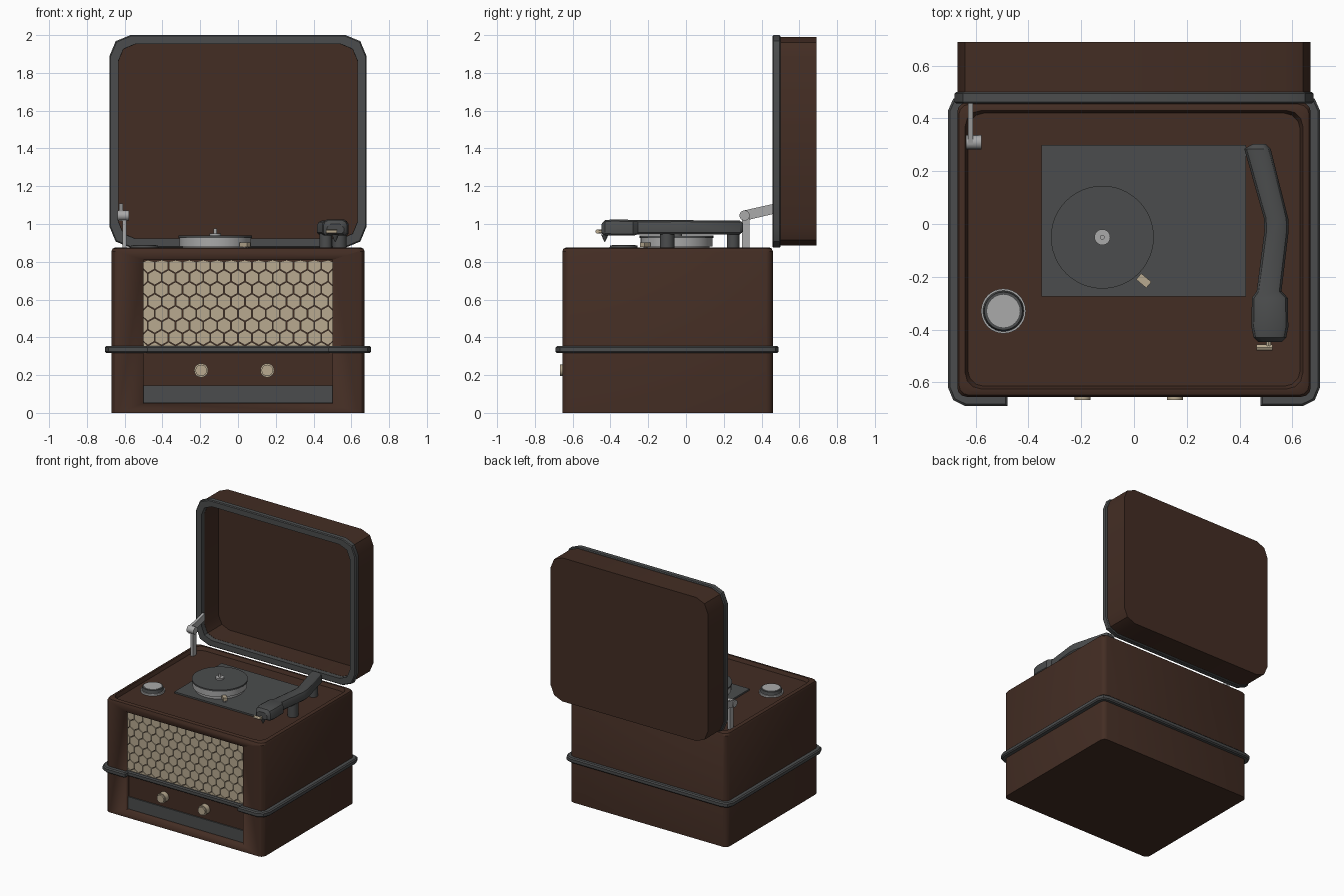
import bpy, bmesh, math
from mathutils import Vector, Matrix

cube = bpy.data.objects.get("Cube")
if cube:
    bpy.data.objects.remove(cube, do_unlink=True)


def material(name, rgb):
    m = bpy.data.materials.new(name)
    m.use_nodes = True
    m.diffuse_color = (*rgb, 1)
    m.node_tree.nodes["Principled BSDF"].inputs["Base Color"].default_value = (*rgb, 1)
    return m


BROWN = material("brown_wood", (0.056, 0.026, 0.017))
DARK = material("dark_grey", (0.07, 0.073, 0.074))
STEEL = material("light_steel", (0.40, 0.40, 0.40))
TAN = material("tan", (0.48, 0.40, 0.28))


def finish(name, bm, mat):
    bmesh.ops.recalc_face_normals(bm, faces=bm.faces)
    mesh = bpy.data.meshes.new(name)
    bm.to_mesh(mesh)
    bm.free()
    ob = bpy.data.objects.new(name, mesh)
    bpy.context.collection.objects.link(ob)
    mesh.materials.append(mat)
    bpy.ops.object.select_all(action='DESELECT')
    ob.select_set(True)
    bpy.context.view_layer.objects.active = ob
    bpy.ops.object.shade_smooth_by_angle(angle=math.radians(30))
    return ob


def loft(name, loops, mat, ring=False):
    """Skin matching loops; cap both ends, or join last to first for a ring."""
    bm = bmesh.new()
    rows = [[bm.verts.new(p) for p in loop] for loop in loops]
    n = len(rows[0])
    pairs = list(zip(rows, rows[1:]))
    if ring:
        pairs.append((rows[-1], rows[0]))
    else:
        bm.faces.new(rows[0])
        bm.faces.new(rows[-1])
    for a, b in pairs:
        for i in range(n):
            j = (i + 1) % n
            bm.faces.new((a[i], a[j], b[j], b[i]))
    return finish(name, bm, mat)


def rounded(u0, u1, v0, v1, inset, r, seg=2):
    """Outline of a rounded rectangle."""
    u0, u1, v0, v1 = u0 + inset, u1 - inset, v0 + inset, v1 - inset
    centres = [(u1 - r, v1 - r), (u0 + r, v1 - r), (u0 + r, v0 + r), (u1 - r, v0 + r)]
    pts = []
    for k, (u, v) in enumerate(centres):
        for s in range(seg + 1):
            a = math.pi / 2 * (k + s / seg)
            pts.append((u + r * math.cos(a), v + r * math.sin(a)))
    return pts


def at_z(pts, z):
    return [(u, v, z) for u, v in pts]


def at_y(pts, y):
    return [(u, y, v) for u, v in pts]


def offset(path, d):
    """Move a counter-clockwise outline inward with mitred corners."""
    out = []
    for i, p in enumerate(path):
        p, a, b = Vector(p), Vector(path[i - 1]), Vector(path[(i + 1) % len(path)])
        e, f = (p - a).normalized(), (b - p).normalized()
        n, m = Vector((-e.y, e.x)), Vector((-f.y, f.x))
        q = p + (n + m) * d / (1 + n.dot(m))
        out.append((q.x, q.y))
    return out


def box(name, lo, hi, mat, turn=0):
    lo, hi = Vector(lo), Vector(hi)
    bm = bmesh.new()
    bmesh.ops.create_cube(bm, size=1)
    bmesh.ops.scale(bm, vec=hi - lo, verts=bm.verts)
    bmesh.ops.rotate(bm, matrix=Matrix.Rotation(turn, 3, 'Z'), verts=bm.verts)
    bmesh.ops.translate(bm, vec=(lo + hi) / 2, verts=bm.verts)
    return finish(name, bm, mat)


def rod(name, start, end, r, mat, r2=None, seg=32):
    start, end = Vector(start), Vector(end)
    bm = bmesh.new()
    bmesh.ops.create_cone(bm, cap_ends=True, segments=seg, radius1=r,
                          radius2=r if r2 is None else r2, depth=(end - start).length)
    rot = Vector((0, 0, 1)).rotation_difference(end - start).to_matrix().to_4x4()
    bm.transform(Matrix.Translation((start + end) / 2) @ rot)
    return finish(name, bm, mat)


# Cabinet with a shallow sunken deck
DECK = 0.848
profile = [(0, 0, 0.035), (0, 0.855, 0.035), (0.006, 0.869, 0.04), (0.018, 0.875, 0.045),
           (0.03, 0.875, 0.06), (0.04, DECK, 0.06)]
body = loft("cabinet", [at_z(rounded(-0.67, 0.67, -0.655, 0.46, d, r, 3), z)
                        for d, z, r in profile], BROWN)

# Sunken front panel
FACE = -0.615
cutter = box("front_recess_cutter", (-0.5, -0.8, 0.05), (0.5, FACE, 0.81), BROWN)
cutter.hide_render = True
cutter.hide_viewport = True
cut = body.modifiers.new("front_recess", 'BOOLEAN')
cut.object = cutter
cut.solver = 'EXACT'

# Honeycomb grille, clipped to its opening
bm = bmesh.new()
W = 0.0735
for row in range(9):
    z = 0.335 + row * W * 0.866
    for col in range(-8, 9):
        x = (col + 0.5 * (row % 2)) * W
        ring = []
        for k in range(6):
            a = math.radians(30 + 60 * k)
            px = x + 0.545 * W * math.cos(a)
            pz = z + 0.545 * W * math.sin(a)
            ring.append((min(0.499, max(-0.499, px)), min(0.809, max(0.335, pz))))
        if max(p[0] for p in ring) - min(p[0] for p in ring) < 0.01:
            continue
        if max(p[1] for p in ring) - min(p[1] for p in ring) < 0.01:
            continue
        f = bm.faces.new([bm.verts.new((px, FACE - 0.018, pz)) for px, pz in ring])
        ext = bmesh.ops.extrude_face_region(bm, geom=[f])
        for v in ext["geom"]:
            if isinstance(v, bmesh.types.BMVert):
                v.co.y = FACE + 0.002
bmesh.ops.remove_doubles(bm, verts=bm.verts, dist=0.0001)
bmesh.ops.dissolve_degenerate(bm, edges=bm.edges, dist=0.0001)
finish("speaker_grille", bm, TAN)

# Lower slot panel and control knobs
box("front_slot", (-0.5, FACE - 0.009, 0.052), (0.5, FACE + 0.003, 0.145), DARK)
for side, x in (("right", -0.195), ("left", 0.155)):
    rod("control_knob_" + side, (x, FACE + 0.005, 0.225), (x, -0.655, 0.225), 0.037, TAN)
    rod("control_knob_cap_" + side, (x, -0.65, 0.225), (x, -0.667, 0.225), 0.03, TAN)

# Trim band that steps into the front recess
half = [(0.48, -0.65), (0.48, -0.69), (0.64, -0.69), (0.685, -0.668), (0.705, -0.62),
        (0.705, 0.43), (0.685, 0.475), (0.64, 0.49)]
path = half + [(-x, y) for x, y in reversed(half)]
section = [(0.045, 0.316), (0.008, 0.316), (0, 0.324), (0, 0.346), (0.008, 0.354), (0.045, 0.354)]
loft("trim_band", [at_z(offset(path, d), z) for d, z in section], DARK, ring=True)

# Open lid: hollow shell and framing rim
LID = (-0.67, 0.67, 0.885, 1.99)
shell = [(0, 0.69, 0.1), (0, 0.495, 0.1), (0.038, 0.495, 0.09), (0.038, 0.668, 0.09)]
loft("lid_shell", [at_y(rounded(*LID, d, r), y) for d, y, r in shell], BROWN)
rim = [(0, 0.463, 0.11), (0, 0.495, 0.11), (0.006, 0.501, 0.106), (0.047, 0.501, 0.09),
       (0.047, 0.457, 0.09), (0.006, 0.457, 0.106)]
loft("lid_rim", [at_y(rounded(-0.68, 0.68, 0.875, 2.0, d, r), y) for d, y, r in rim],
     DARK, ring=True)

# Lid stay
box("stay_post", (-0.612, 0.297, DECK), (-0.59, 0.337, 1.05), STEEL)
rod("stay_pivot", (-0.637, 0.31, 1.045), (-0.578, 0.31, 1.045), 0.027, STEEL, seg=16)
arm = [(0.30, 1.015), (0.47, 1.055), (0.47, 1.108), (0.30, 1.07)]
loft("stay_arm", [[(x, y, z) for y, z in arm] for x in (-0.63, -0.61)], STEEL)

# Deck plate and turntable
box("deck_plate", (-0.35, -0.275, DECK - 0.01), (0.425, 0.30, DECK + 0.012), DARK)
C = (-0.12, -0.05)
for name, z0, z1, r, mat in (("platter_base", 0.85, 0.885, 0.175, STEEL),
                             ("platter", 0.882, 0.926, 0.19, STEEL),
                             ("platter_mat", 0.926, 0.938, 0.195, DARK),
                             ("spindle_cap", 0.936, 0.95, 0.03, STEEL),
                             ("spindle", 0.945, 0.975, 0.009, STEEL)):
    rod(name, (*C, z0), (*C, z1), r, mat, seg=48)

# Speed lever beside the platter
box("speed_lever", (0.012, -0.23, 0.878), (0.062, -0.2, 0.903), TAN, turn=-0.7)
rod("speed_lever_stem", (0.037, -0.215, 0.85), (0.037, -0.215, 0.88), 0.01, STEEL, seg=12)

# Volume dial
D = (-0.495, -0.33)
rod("dial_base", (*D, 0.84), (*D, 0.862), 0.085, STEEL)
rod("dial_ring", (*D, 0.86), (*D, 0.885), 0.078, DARK, 0.072)
rod("dial_face", (*D, 0.88), (*D, 0.888), 0.062, STEEL)

# Tonearm: chamfered cross-sections along its length
stations = [(0.303, 0.475, 0.025, 0.96, 1.005), (0.285, 0.468, 0.05, 0.945, 1.018),
            (0.02, 0.539, 0.046, 0.945, 1.02), (-0.03, 0.54, 0.046, 0.945, 1.02),
            (-0.255, 0.512, 0.047, 0.945, 1.02), (-0.28, 0.515, 0.068, 0.938, 1.022),
            (-0.39, 0.515, 0.07, 0.938, 1.024), (-0.43, 0.515, 0.062, 0.94, 1.02),
            (-0.447, 0.515, 0.045, 0.95, 1.0)]
loops = []
for y, x, w, lo, hi in stations:
    t, b = min(0.025, w / 2), 0.01
    right = [(w - b, lo), (w, lo + b), (w, hi - t), (w - t * 0.35, hi - t * 0.35), (w - t, hi)]
    loops.append([(x + u, y, z) for u, z in right] +
                 [(x - u, y, z) for u, z in reversed(right)])
loft("tonearm", loops, DARK)
rod("tonearm_pivot", (0.465, 0.25, 0.84), (0.465, 0.25, 0.95), 0.033, DARK)
rod("tonearm_rest", (0.537, -0.1, 0.84), (0.537, -0.1, 0.95), 0.038, DARK)
rod("needle", (0.515, -0.43, 0.945), (0.515, -0.43, 0.905), 0.02, DARK, 0.002, seg=12)
rod("finger_lift_stem", (0.51, -0.44, 0.96), (0.51, -0.465, 0.96), 0.01, TAN, seg=12)
rod("finger_lift", (0.465, -0.468, 0.96), (0.525, -0.468, 0.96), 0.011, TAN, seg=12)
